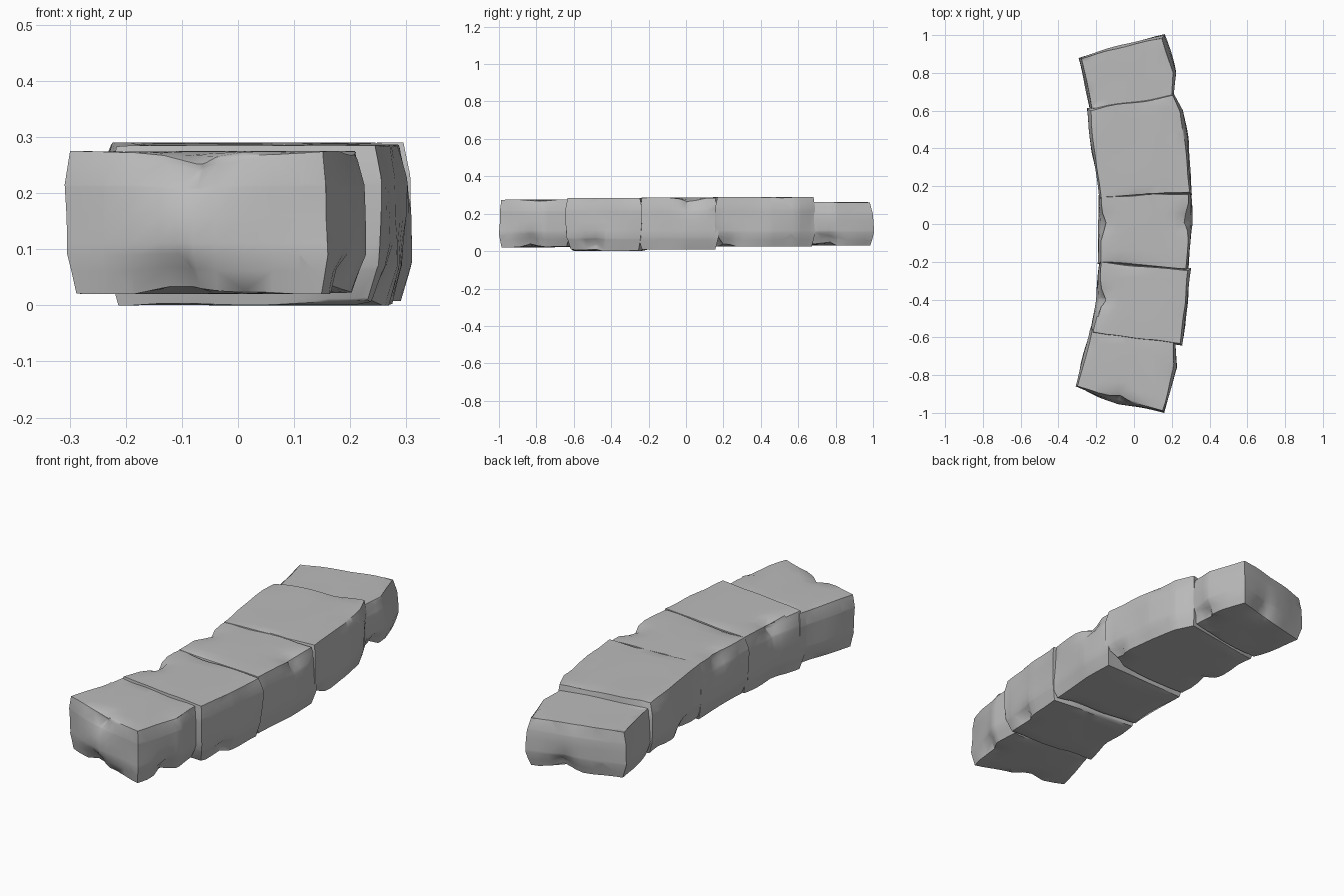
import bpy, bmesh, math
from mathutils import Vector, noise

cube = bpy.data.objects.get("Cube")
if cube:
    bpy.data.objects.remove(cube, do_unlink=True)

stone = bpy.data.materials.new("grey stone")
stone.use_nodes = True
grey = (0.5, 0.5, 0.5, 1)
stone.diffuse_color = grey
stone.node_tree.nodes["Principled BSDF"].inputs["Base Color"].default_value = grey


def smoothed_noise(point, seed):
    return noise.noise(point * 5 + Vector((seed * 7.3, seed * 3.1, 0.5)))


def stone_block(name, plan, low, high, seed, chips=()):
    """Rough-hewn block: plan outline, bevelled, then worn by gentle noise."""
    bm = bmesh.new()
    centre = sum((Vector(p) for p in plan), Vector((0, 0))) / len(plan)
    rings = []
    # Slight taper towards the top and bottom
    for z, inset in ((low, 0.022), (low + 0.07, 0), (high - 0.06, 0), (high, 0.014)):
        ring = []
        for p in plan:
            p = Vector(p)
            p -= (p - centre).normalized() * inset
            ring.append(bm.verts.new((p.x, p.y, z)))
        rings.append(ring)
    n = len(plan)
    bm.faces.new(rings[0][::-1])
    bm.faces.new(rings[-1])
    for a, b in zip(rings, rings[1:]):
        for i in range(n):
            j = (i + 1) % n
            bm.faces.new((a[i], a[j], b[j], b[i]))
    sharp = [e for e in bm.edges if e.calc_face_angle() > math.radians(40)]
    bmesh.ops.bevel(bm, geom=sharp, offset=0.022, offset_type='OFFSET',
                    segments=2, profile=0.6, affect='EDGES', clamp_overlap=True)
    # Cut an even grid so that the wear can bend the faces
    for axis in range(3):
        normal = Vector([float(k == axis) for k in range(3)])
        for step in range(-20, 21):
            bmesh.ops.bisect_plane(bm, geom=bm.verts[:] + bm.edges[:] + bm.faces[:],
                                   plane_co=normal * (step * 0.05 + 0.011), plane_no=normal)
    bm.normal_update()
    moves = []
    for v in bm.verts:
        slope = 1 - max(abs(c) for c in v.normal)
        wear = smoothed_noise(v.co, seed) * (0.010 + 0.05 * min(slope, 0.3))
        if abs(v.normal.z) > 0.9:
            wear *= 0.4
        shift = v.normal * wear
        # Chipped hollows along the edges
        for chip in chips:
            fall = 1 - (v.co - Vector(chip)).length / 0.11
            if fall > 0:
                inward = Vector((centre.x, centre.y, (low + high) / 2)) - v.co
                shift += inward.normalized() * fall * fall * 0.05
        moves.append((v, shift))
    for v, shift in moves:
        v.co += shift
        v.co.z = min(max(v.co.z, low), high)
    bmesh.ops.recalc_face_normals(bm, faces=bm.faces)
    mesh = bpy.data.meshes.new(name)
    bm.to_mesh(mesh)
    bm.free()
    mesh.materials.append(stone)
    block = bpy.data.objects.new(name, mesh)
    bpy.context.collection.objects.link(block)
    bpy.ops.object.select_all(action='DESELECT')
    block.select_set(True)
    bpy.context.view_layer.objects.active = block
    bpy.ops.object.shade_smooth_by_angle(angle=math.radians(40))


# Five blocks laid end to end along an arc
stone_block("front_end_block",
            [(-0.31, -0.86), (-0.08, -0.95), (0.16, -1.0), (0.228, -0.76), (0.215, -0.62), (-0.23, -0.55)],
            0.02, 0.275, 1, [(-0.09, -0.95, 0.26), (0.2, -0.84, 0.03), (-0.13, -0.93, 0.03)])
stone_block("front_middle_block",
            [(-0.23, -0.58), (0.252, -0.64), (0.285, -0.43), (0.295, -0.24), (-0.185, -0.19), (-0.2, -0.4)],
            0.0, 0.285, 2, [(0.27, -0.5, 0.02), (-0.2, -0.4, 0.27)])
stone_block("centre_block",
            [(-0.19, -0.21), (0.285, -0.25), (0.308, 0.0), (0.3, 0.17), (-0.185, 0.15)],
            0.008, 0.287, 3, [(0.3, 0.03, 0.28), (-0.19, 0.0, 0.27)])
stone_block("back_middle_block",
            [(-0.185, 0.13), (0.302, 0.16), (0.285, 0.45), (0.255, 0.6), (0.21, 0.69), (-0.245, 0.61), (-0.22, 0.38)],
            0.025, 0.29, 4, [(0.29, 0.2, 0.03), (-0.2, 0.3, 0.03)])
stone_block("back_end_block",
            [(-0.235, 0.6), (0.21, 0.66), (0.222, 0.8), (0.16, 1.0), (-0.06, 0.95), (-0.295, 0.88)],
            0.03, 0.263, 5, [(0.0, 0.97, 0.04), (0.2, 0.75, 0.04)])
